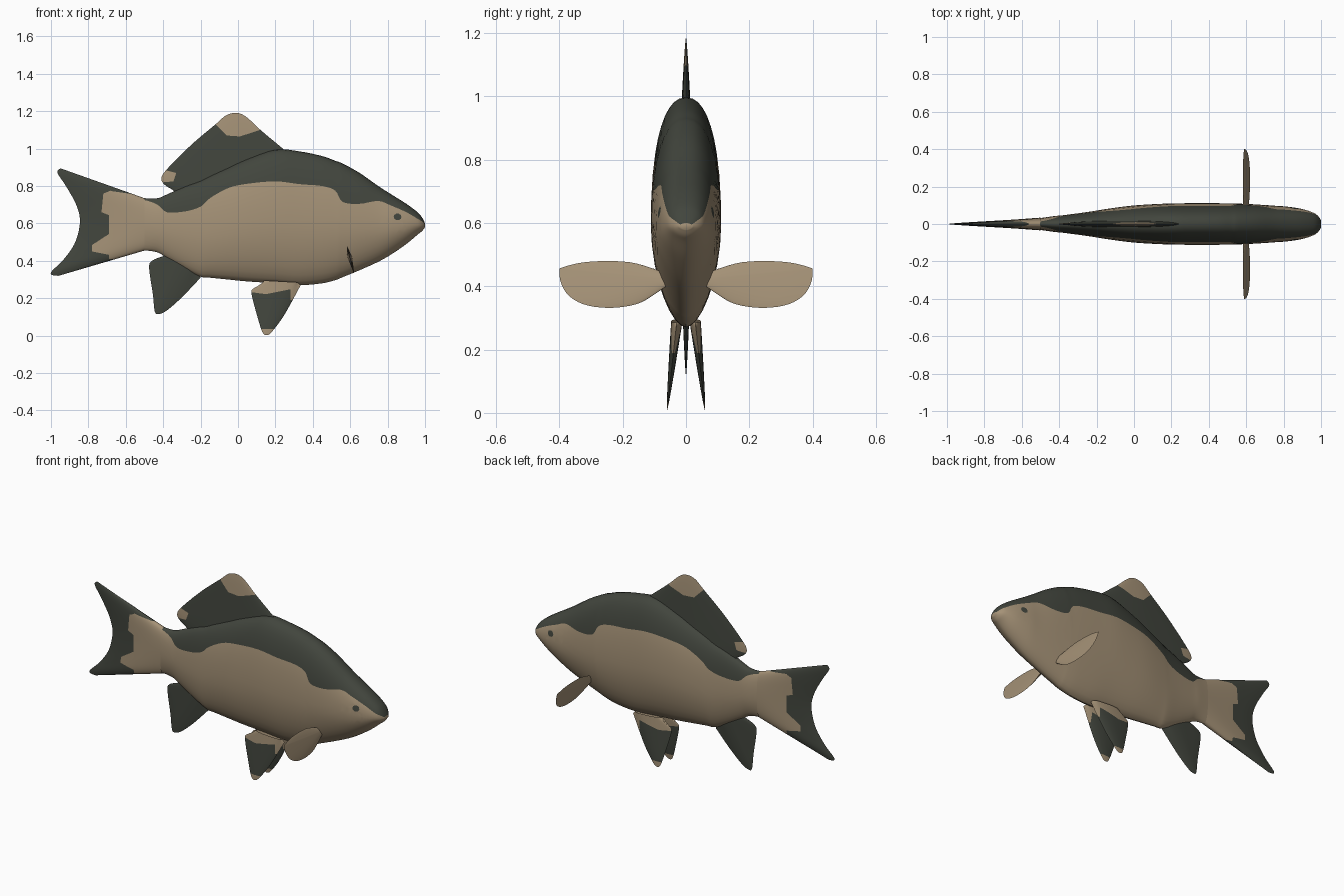
import bpy
import bmesh
import math
from mathutils import Vector

cube = bpy.data.objects.get("Cube")
if cube:
    bpy.data.objects.remove(cube, do_unlink=True)


def material(name, rgb):
    m = bpy.data.materials.new(name)
    m.use_nodes = True
    m.diffuse_color = (*rgb, 1)
    m.node_tree.nodes["Principled BSDF"].inputs["Base Color"].default_value = (*rgb, 1)
    return m


DARK, TAN = 0, 1
MATERIALS = [material("dark_olive", (0.054, 0.060, 0.047)),
             material("warm_tan", (0.375, 0.287, 0.184))]


def spline(points, count):
    """Sample a smooth curve through the points, in any number of dimensions."""
    pts = [Vector(p) for p in points]
    last = len(pts) - 1
    out = []
    for i in range(count + 1):
        s = i / count * last
        k = min(int(s), last - 1)
        t = s - k
        b, c = pts[k], pts[k + 1]
        m0 = (c - pts[max(k - 1, 0)]) / 2
        m1 = (pts[min(k + 2, last)] - b) / 2
        h = t * t * (3 - 2 * t)
        out.append(b * (1 - h) + c * h + m0 * (t * (1 - t) ** 2) - m1 * (t * t * (1 - t)))
    return out


def paint(bm, polygon, mat):
    """Cut a convex x-z outline through the mesh and colour what lies inside."""
    poly = [Vector((x, 0, z)) for x, z in polygon]
    centre = sum(poly, Vector()) / len(poly)
    radius = max((p - centre).length for p in poly) + 0.06
    planes = []

    def inside():
        found = []
        for f in bm.faces:
            c = f.calc_center_median()
            near = Vector((c.x - centre.x, c.z - centre.z)).length < radius
            if near and all((c - co).dot(no) > 0 for co, no in planes):
                found.append(f)
        return found

    for a, b in zip(poly, poly[1:] + poly[:1]):
        no = Vector((b.z - a.z, 0, a.x - b.x)).normalized()
        if (centre - a).dot(no) < 0:
            no.negate()
        faces = inside()
        geom = set(faces)
        for f in faces:
            geom.update(f.edges, f.verts)
        bmesh.ops.bisect_plane(bm, geom=list(geom), dist=1e-5, plane_co=a, plane_no=no)
        planes.append((a, no))
    for f in inside():
        f.material_index = mat


def finish(name, bm):
    bmesh.ops.recalc_face_normals(bm, faces=bm.faces)
    mesh = bpy.data.meshes.new(name)
    bm.to_mesh(mesh)
    bm.free()
    for m in MATERIALS:
        mesh.materials.append(m)
    obj = bpy.data.objects.new(name, mesh)
    bpy.context.collection.objects.link(obj)
    bpy.ops.object.select_all(action='DESELECT')
    obj.select_set(True)
    bpy.context.view_layer.objects.active = obj
    bpy.ops.object.shade_smooth_by_angle(angle=math.radians(40))
    return obj


def fin(name, root, edge, thick, base=DARK, patches=(), place=None, nu=44, nv=10):
    """Lens-shaped blade between a root line and an outer edge, drawn in x-z."""
    bm = bmesh.new()
    inner, outer = spline(root, nu), spline(edge, nu)
    for side in (-1, 1):
        rows = []
        for i in range(nu + 1):
            u = i / nu
            lens = min(1, 2 * math.sqrt(u * (1 - u)))
            row = []
            for j in range(nv + 1):
                v = j / nv
                p = inner[i].lerp(outer[i], v)
                row.append(bm.verts.new((p.x, side * thick * lens * (1 - v) ** 0.75, p.y)))
            rows.append(row)
        for r, s in zip(rows, rows[1:]):
            for j in range(nv):
                bm.faces.new((r[j], r[j + 1], s[j + 1], s[j])).material_index = base
    bmesh.ops.remove_doubles(bm, verts=bm.verts, dist=1e-5)
    for polygon, mat in patches:
        paint(bm, polygon, mat)
    if place:
        for vert in bm.verts:
            vert.co = place(vert.co)
    return finish(name, bm)


# Body: stations of x, top, bottom, half width, colour line
STATIONS = [
    (-.62, .75, .45, .016, .742), (-.5, .735, .455, .032, .725),
    (-.43, .735, .445, .042, .70), (-.38, .755, .415, .047, .66),
    (-.28, .80, .355, .06, .665), (-.2, .83, .315, .072, .69),
    (-.15, .855, .31, .08, .735), (-.05, .90, .30, .094, .79),
    (.05, .945, .29, .103, .812), (.2, .995, .28, .11, .825),
    (.33, .985, .27, .111, .81), (.45, .96, .28, .111, .80),
    (.52, .935, .297, .11, .775), (.56, .92, .313, .109, .715),
    (.65, .87, .35, .105, .705), (.75, .80, .395, .098, .72),
    (.82, .755, .435, .093, .695), (.9, .705, .49, .08, .66),
    (.96, .66, .54, .06, .625), (.985, .63, .56, .042, .61),
    (1, .60, .58, .02, .595)]
UPPER, LOWER = 7, 11


def body_ring(bm, station):
    x, top, bottom, width, line = station
    mid = bottom + 0.45 * (top - bottom)
    split = math.acos(max(-1, min(0.99, (line - mid) / (top - mid))))
    angles = [split * i / UPPER for i in range(UPPER)]
    angles += [split + (math.pi - split) * i / LOWER for i in range(LOWER + 1)]
    half = []
    for a in angles:
        c = math.cos(a)
        height, power = (top - mid, 2.3) if c > 0 else (mid - bottom, 1.75)
        y = width * max(0, 1 - abs(c) ** power) ** (1 / power)
        half.append((y, mid + height * c))
    ring = [bm.verts.new((x, -y, z)) for y, z in half]
    return ring + [bm.verts.new((x, y, z)) for y, z in half[-2:0:-1]]


bm = bmesh.new()
rings = [body_ring(bm, s) for s in spline(STATIONS, 80)]
count = len(rings[0])
for r, s in zip(rings, rings[1:]):
    for i in range(count):
        n = (i + 1) % count
        f = bm.faces.new((r[i], r[n], s[n], s[i]))
        f.material_index = DARK if i < UPPER or i >= count - UPPER else TAN
for ring in (rings[0], rings[-1]):
    bm.faces.new(ring).material_index = TAN
eye = [(.853 + .021 * math.cos(k * math.pi / 5), .635 + .018 * math.sin(k * math.pi / 5))
       for k in range(10)]
paint(bm, eye, DARK)
finish("body", bm)

# Tail fin with a pale root
fin("tail_fin", [(-.5, .735), (-.5, .455)],
    [(-.95, .895), (-.965, .87), (-.92, .80), (-.865, .70), (-.845, .61), (-.87, .50),
     (-.93, .41), (-.995, .345), (-.995, .325), (-.96, .32)],
    .034, patches=[
        ([(-.45, .41), (-.69, .41), (-.69, .775), (-.62, .765), (-.45, .74)], TAN),
        ([(-.68, .64), (-.73, .66), (-.72, .76), (-.68, .775)], TAN),
        ([(-.68, .55), (-.78, .485), (-.78, .45), (-.68, .43)], TAN)])

# Dorsal fin with pale tips
fin("dorsal_fin", [(.26, .97), (-.04, .88), (-.34, .76)],
    [(.24, 1.0), (.12, 1.1), (.05, 1.165), (0, 1.19), (-.06, 1.18), (-.12, 1.13),
     (-.25, 1.02), (-.38, .89), (-.41, .84), (-.39, .805), (-.34, .775)],
    .018, patches=[
        ([(-.13, 1.22), (-.13, 1.14), (-.06, 1.07), (.01, 1.065), (.15, 1.11), (.15, 1.22)], TAN),
        ([(-.45, .815), (-.345, .825), (-.33, .87), (-.45, .9)], TAN)])

# Anal fin
fin("anal_fin", [(-.22, .36), (-.36, .44)],
    [(-.2, .31), (-.3, .205), (-.38, .135), (-.425, .115), (-.445, .13), (-.455, .22),
     (-.475, .36), (-.46, .4), (-.4, .425)], .014)

# Paired fins on either flank
for side, label in ((-1, "front"), (1, "back")):
    fin("pelvic_fin_" + label, [(.32, .285), (.14, .295)],
        [(.335, .27), (.25, .115), (.185, .025), (.155, .003), (.13, .02), (.1, .115),
         (.073, .22), (.08, .25), (.12, .265)],
        .018, patches=[
            ([(.05, .235), (.15, .222), (.29, .25), (.29, .32), (.05, .32)], TAN),
            ([(.28, .19), (.36, .19), (.36, .32), (.28, .32)], TAN),
            ([(.08, .035), (.24, .035), (.24, -.02), (.08, -.02)], TAN)],
        place=lambda p: Vector((p.x, side * (.03 + (.28 - p.z) * .11 + p.y), p.z)))
    fin("pectoral_fin_" + label, [(.06, .44), (.06, .40)],
        [(.1, .455), (.17, .475), (.25, .48), (.33, .475), (.39, .46), (.4, .45),
         (.395, .41), (.37, .37), (.32, .342), (.25, .332), (.18, .338), (.13, .355),
         (.08, .39)],
        .012, base=TAN,
        place=lambda p: Vector((.582 + (.48 - p.z) * .26 + p.y, side * p.x, p.z)))
